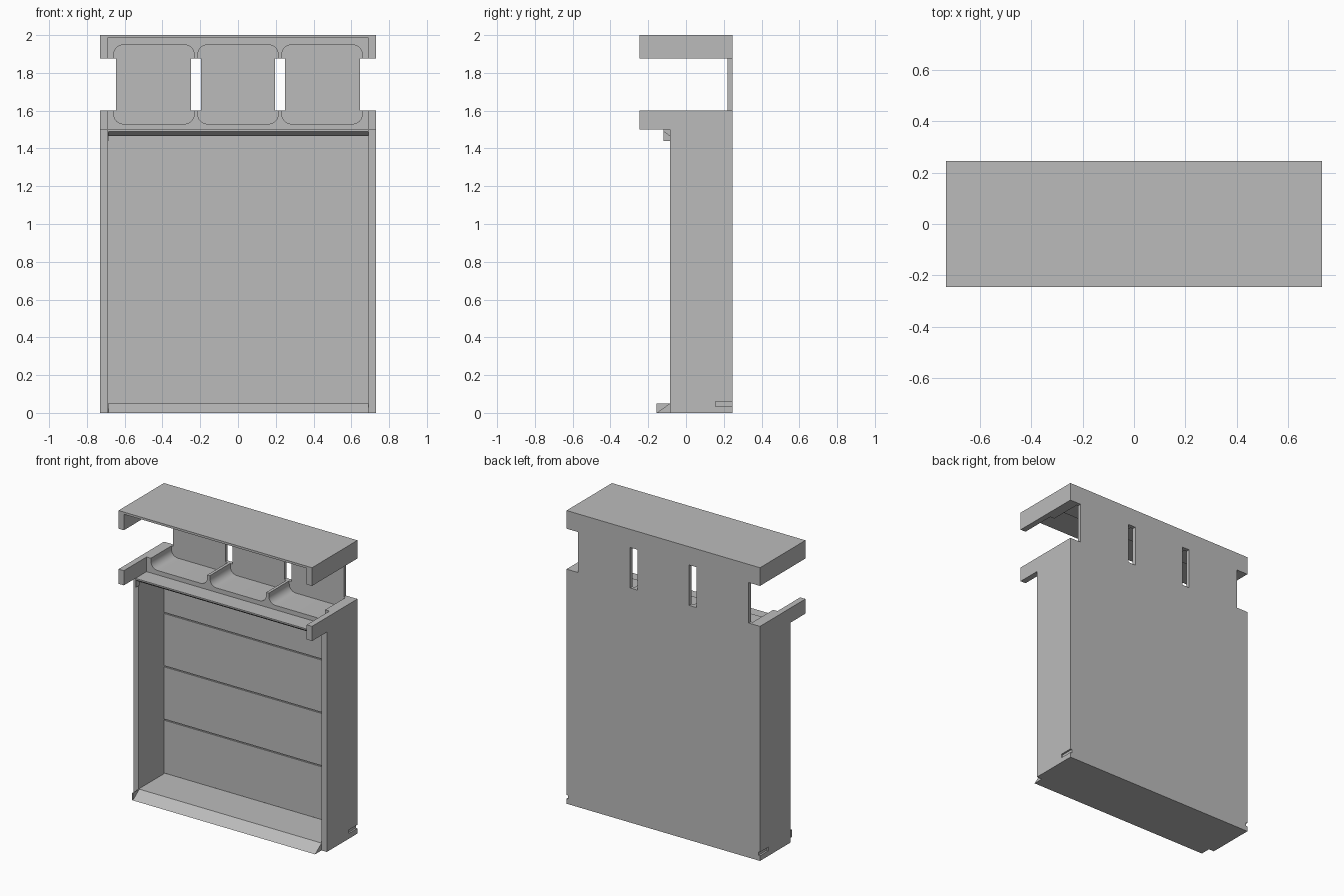
import bpy
import bmesh
import math

cube = bpy.data.objects.get("Cube")
if cube:
    bpy.data.objects.remove(cube, do_unlink=True)

# Overall dimensions
HALF_W, IN_W = 0.73, 0.69
FRONT, BACK = -0.245, 0.245
BODY_FRONT, BODY_TOP = -0.085, 1.5

grey = bpy.data.materials.new("plain_grey")
grey.use_nodes = True
grey.diffuse_color = (0.5, 0.5, 0.5, 1)
grey.node_tree.nodes["Principled BSDF"].inputs["Base Color"].default_value = grey.diffuse_color


def add_object(name, bm):
    bmesh.ops.recalc_face_normals(bm, faces=bm.faces)
    mesh = bpy.data.meshes.new(name)
    bm.to_mesh(mesh)
    bm.free()
    mesh.materials.append(grey)
    obj = bpy.data.objects.new(name, mesh)
    bpy.context.scene.collection.objects.link(obj)
    return obj


def box(name, x, y, z):
    """Box from (min, max) pairs."""
    bm = bmesh.new()
    for v in bmesh.ops.create_cube(bm, size=1)["verts"]:
        v.co = [lo + (c + 0.5) * (hi - lo) for c, (lo, hi) in zip(v.co, (x, y, z))]
    return add_object(name, bm)


def prism(name, points, direction):
    """Extrude a closed outline of 3D points along a vector."""
    bm = bmesh.new()
    face = bm.faces.new([bm.verts.new(p) for p in points])
    new = bmesh.ops.extrude_face_region(bm, geom=[face])["geom"]
    bmesh.ops.translate(bm, vec=direction,
                        verts=[g for g in new if isinstance(g, bmesh.types.BMVert)])
    return add_object(name, bm)


def rounded_outline(x, z, y, r, steps=8):
    """Rounded rectangle in the XZ plane."""
    corners = [(x[1] - r, z[1] - r), (x[0] + r, z[1] - r),
               (x[0] + r, z[0] + r), (x[1] - r, z[0] + r)]
    pts = []
    for i, (cx, cz) in enumerate(corners):
        for k in range(steps + 1):
            a = math.pi / 2 * (i + k / steps)
            pts.append((cx + r * math.cos(a), y, cz + r * math.sin(a)))
    return pts


def cut(target, cutters):
    """Subtract the cutters one by one, then delete them."""
    for c in cutters:
        c.hide_render = True
        mod = target.modifiers.new("cut", "BOOLEAN")
        mod.operation, mod.solver, mod.object = "DIFFERENCE", "EXACT", c
        graph = bpy.context.evaluated_depsgraph_get()
        mesh = bpy.data.meshes.new_from_object(target.evaluated_get(graph))
        target.modifiers.clear()
        target.data = mesh
        bpy.data.objects.remove(c, do_unlink=True)


# Upper unit: hood, side arms and three rounded bins
upper = box("hood_and_bins", (-HALF_W, HALF_W), (FRONT, BACK), (BODY_TOP, 2))
cutters = [box("front_recess", (-IN_W, IN_W), (-0.4, 0), (1.4, 1.985))]
for cx in (-0.445, 0, 0.445):
    outline = rounded_outline((cx - 0.2125, cx + 0.2125), (1.53, 1.948), -0.1, 0.05)
    cutters.append(prism("bin_cutter", outline, (0, 0.32, 0)))
WINDOW = (1.6, 1.876)
cutters.append(box("gap_cutter", (-1, 1), (-0.4, 0.22), WINDOW))
for lo, hi in ((-1, -0.645), (-0.25, -0.195), (0.195, 0.25), (0.645, 1)):
    cutters.append(box("slot_cutter", (lo, hi), (-0.1, 0.4), WINDOW))
cut(upper, cutters)
bpy.context.view_layer.objects.active = upper
upper.select_set(True)
bpy.ops.object.shade_smooth_by_angle(angle=math.radians(30))
upper.select_set(False)

# Cabinet side walls, each with a small slot at the lower back
for side, name in ((-1, "right_wall"), (1, "left_wall")):
    wall = box(name, sorted((side * IN_W, side * HALF_W)), (BODY_FRONT, BACK), (0, BODY_TOP))
    slot = box("wall_slot", sorted((side * 0.718, side * 0.8)), (0.155, 0.4), (0.035, 0.06))
    cut(wall, [slot])

# Back panel faced with four boards and narrow joints
INNER = (-IN_W, IN_W)
box("back_panel", INNER, (0.197, BACK), (0, BODY_TOP))
edges = [0.05, 0.418, 0.782, 1.146, 1.49]
for i, (lo, hi) in enumerate(zip(edges, edges[1:])):
    box(f"back_board_{i + 1}", INNER, (0.19, 0.197), (lo + 0.004, hi - 0.004))

# Floor with sloped front lip
box("floor", INNER, (BODY_FRONT, 0.197), (0, 0.05))
prism("floor_lip", [(-IN_W, -0.155, 0), (-IN_W, BODY_FRONT, 0), (-IN_W, BODY_FRONT, 0.05)],
      (2 * IN_W, 0, 0))
box("floor_lip_end", (-IN_W, -0.685), (-0.155, BODY_FRONT), (0, 0.05))

# Shelf under the bins with bevelled front edge
box("shelf", INNER, (-0.12, 0.197), (1.49, BODY_TOP))
prism("shelf_lip", [(-IN_W, -0.12, 1.49), (-IN_W, BODY_FRONT, 1.49), (-IN_W, BODY_FRONT, 1.465)],
      (2 * IN_W, 0, 0))
box("shelf_lip_end", (-IN_W, -0.685), (-0.12, BODY_FRONT), (1.44, BODY_TOP))
